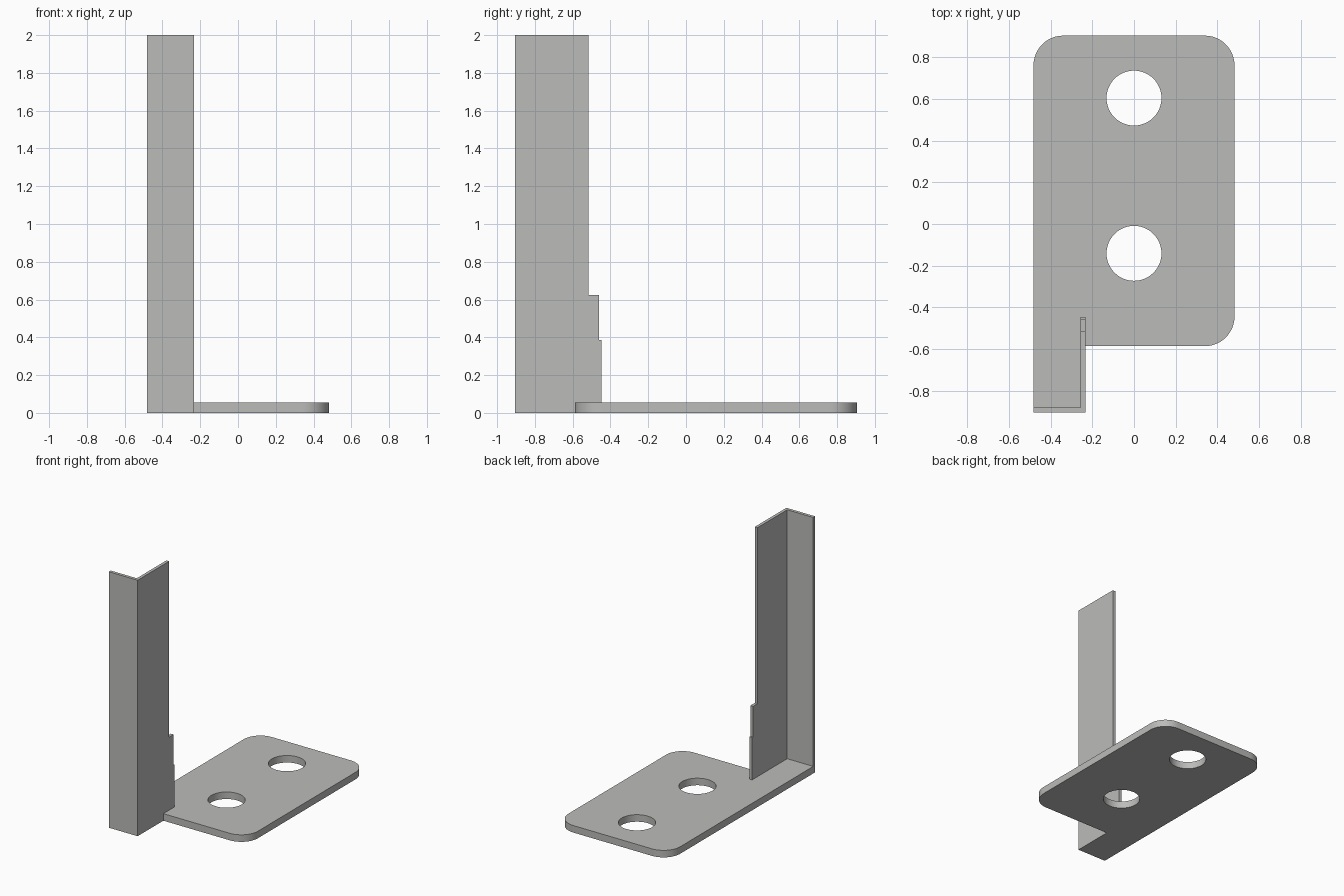
import bpy, bmesh, math

if "Cube" in bpy.data.objects:
    bpy.data.objects.remove(bpy.data.objects["Cube"])

T = 0.055          # base plate thickness
W = 0.483          # half width of the plate
BACK, FRONT, TAB = 0.905, -0.587, -0.905
POST_X = -0.234    # outer face of the post's side wall
WALL = 0.024       # post wall thickness
R = 0.143          # plate corner radius

steel = bpy.data.materials.new("light grey steel")
steel.diffuse_color = (0.5, 0.5, 0.49, 1)
steel.use_nodes = True
steel.node_tree.nodes["Principled BSDF"].inputs["Base Color"].default_value = steel.diffuse_color


def prism(name, points, offset):
    """Extrude a closed 3D outline along an offset vector."""
    bm = bmesh.new()
    face = bm.faces.new([bm.verts.new(p) for p in points])
    ext = bmesh.ops.extrude_face_region(bm, geom=[face])["geom"]
    bmesh.ops.translate(bm, vec=offset, verts=[v for v in ext if isinstance(v, bmesh.types.BMVert)])
    bmesh.ops.recalc_face_normals(bm, faces=bm.faces)
    mesh = bpy.data.meshes.new(name)
    bm.to_mesh(mesh)
    bm.free()
    mesh.materials.append(steel)
    obj = bpy.data.objects.new(name, mesh)
    bpy.context.collection.objects.link(obj)
    return obj


def arc(cx, cy, r, start, sweep, n):
    return [(cx + r * math.cos(math.radians(start + sweep * i / n)),
             cy + r * math.sin(math.radians(start + sweep * i / n))) for i in range(n + 1)]


def combine(target, other, operation):
    mod = target.modifiers.new(operation, 'BOOLEAN')
    mod.operation, mod.object, mod.solver = operation, other, 'EXACT'
    bpy.context.view_layer.objects.active = target
    bpy.ops.object.modifier_apply(modifier=mod.name)
    bpy.data.objects.remove(other)


# Base plate with three rounded corners and a tab under the post
outline = [(-W, TAB), (POST_X, TAB), (POST_X, FRONT)]
outline += arc(W - R, FRONT + R, R, -90, 90, 12)
outline += arc(W - R, BACK - R, R, 0, 90, 12)
outline += arc(-W + R, BACK - R, R, 90, 90, 12)
bracket = prism("angle_bracket", [(x, y, 0) for x, y in outline], (0, 0, T))

# Two bolt holes
for y in (0.605, -0.141):
    ring = arc(0, y, 0.132, 0, 360, 48)[:-1]
    combine(bracket, prism("hole_cutter", [(a, b, -0.1) for a, b in ring], (0, 0, 0.3)), 'DIFFERENCE')

# Post: stepped side wall and plain front wall
steps = [(TAB, 0), (-0.448, 0), (-0.448, 0.385), (-0.46, 0.385),
         (-0.46, 0.625), (-0.517, 0.625), (-0.517, 2), (TAB, 2)]
combine(bracket, prism("side_wall", [(POST_X, y, z) for y, z in steps], (-WALL, 0, 0)), 'UNION')
front = [(-W, 0), (POST_X, 0), (POST_X, 2), (-W, 2)]
combine(bracket, prism("front_wall", [(x, TAB, z) for x, z in front], (0, WALL, 0)), 'UNION')

# Merge coplanar faces and smooth the rounded corners and holes
bm = bmesh.new()
bm.from_mesh(bracket.data)
bmesh.ops.remove_doubles(bm, verts=bm.verts, dist=1e-5)
bmesh.ops.dissolve_limit(bm, angle_limit=math.radians(0.5), verts=bm.verts, edges=bm.edges)
bm.to_mesh(bracket.data)
bm.free()
bpy.ops.object.select_all(action='DESELECT')
bracket.select_set(True)
bpy.context.view_layer.objects.active = bracket
bpy.ops.object.shade_smooth_by_angle(angle=math.radians(30))
